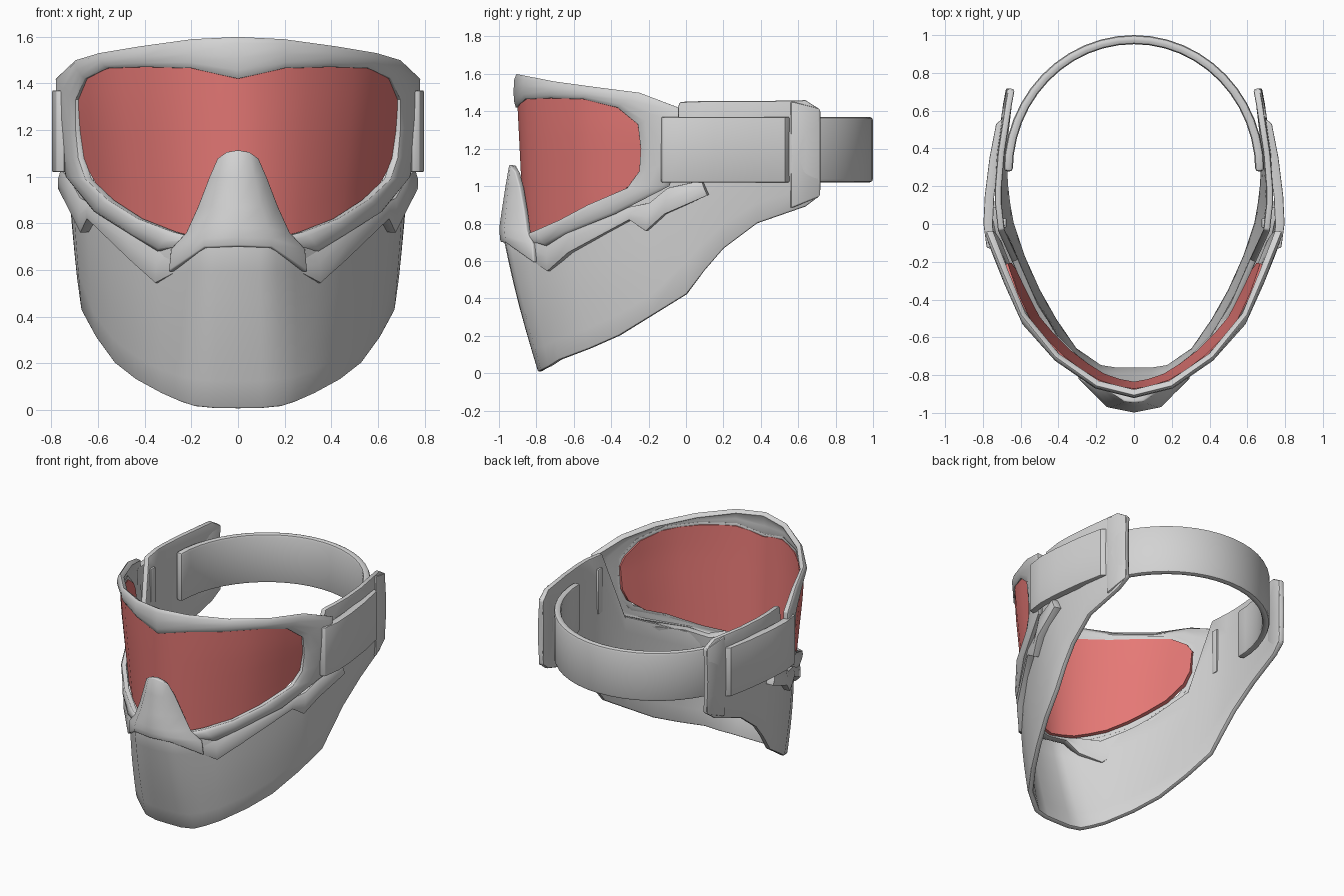
import bpy, bmesh, math
from mathutils import Vector

if "Cube" in bpy.data.objects:
    bpy.data.objects.remove(bpy.data.objects["Cube"])


def material(name, rgb):
    m = bpy.data.materials.new(name)
    m.diffuse_color = (*rgb, 1)
    m.use_nodes = True
    m.node_tree.nodes["Principled BSDF"].inputs["Base Color"].default_value = m.diffuse_color
    return m


GREY = material("light grey", (0.65, 0.65, 0.65))
RED = material("lens red", (0.79, 0.19, 0.18))

# Plan curve of the goggle frame: half width x against depth y
PLAN = [(0, -.91), (.1, -.893), (.2, -.86), (.3, -.80), (.4, -.725), (.5, -.625),
        (.58, -.525), (.65, -.38), (.7, -.25), (.785, -.04), (.8, .14)]


def depth(x):
    for (x0, y0), (x1, y1) in zip(PLAN, PLAN[1:]):
        if x <= x1:
            return y0 + (y1 - y0) * (x - x0) / (x1 - x0)
    return PLAN[-1][1]


def on_plan(x, z, offset=0.0, lean=0.0, taper=.1):
    """Point of the curved frame surface, moved outward by offset."""
    low = max(0, 1.3 - z)
    slope = (depth(x + .03) - depth(max(0, x - .03))) / .06 if x > 0 else 0
    n = Vector((slope, -1)).normalized()
    offset -= lean * max(0, 1.45 - z)
    px = max(0, x * (1 - taper * low) + n.x * offset)
    return Vector((px if x > 0 else 0, depth(x) + n.y * offset, z))


def mix(a, b, t):
    return tuple(p + (q - p) * t for p, q in zip(a, b))


def sheet(name, rows, mat, thick, bevel=.01, angle=35):
    """Thick skin from rows of points, mirrored across x = 0."""
    rows = [[Vector(p) for p in r] for r in rows]
    quads = []
    for r0, r1 in zip(rows, rows[1:]):
        for i in range(len(r0) - 1):
            quads.append([r0[i], r0[i + 1], r1[i + 1], r1[i]])
    facing = 0
    for q in quads:
        c = sum(q, Vector()) / 4
        facing += (q[2] - q[0]).cross(q[3] - q[1]).dot(Vector((c.x, c.y - .2, 0)))
    bm = bmesh.new()
    for q in quads:
        if facing < 0:
            q = q[::-1]
        bm.faces.new([bm.verts.new(p) for p in q])
        bm.faces.new([bm.verts.new((-p.x, p.y, p.z)) for p in q[::-1]])
    bmesh.ops.remove_doubles(bm, verts=bm.verts, dist=.0005)
    me = bpy.data.meshes.new(name)
    bm.to_mesh(me)
    bm.free()
    me.materials.append(mat)
    ob = bpy.data.objects.new(name, me)
    bpy.context.collection.objects.link(ob)
    s = ob.modifiers.new("thickness", 'SOLIDIFY')
    s.thickness, s.offset = thick, -1
    if bevel:
        b = ob.modifiers.new("soft edges", 'BEVEL')
        b.width, b.segments, b.limit_method = bevel, 2, 'ANGLE'
        b.angle_limit = math.radians(50)
    bpy.ops.object.select_all(action='DESELECT')
    ob.select_set(True)
    bpy.context.view_layer.objects.active = ob
    bpy.ops.object.convert(target='MESH')
    bpy.ops.object.shade_smooth_by_angle(angle=math.radians(angle))
    return ob


# Goggle frame: ring between the lens opening and the outer edge
opening = [(0, 1.42), (.2, 1.465), (.4, 1.47), (.56, 1.465), (.655, 1.42), (.697, 1.33),
           (.703, 1.2), (.70, 1.08), (.675, .99), (.58, .9), (.45, .82), (.3, .765),
           (.2, .74), (0, .73)]
edge = [(0, 1.6), (.2, 1.59), (.42, 1.56), (.6, 1.53), (.7, 1.5), (.785, 1.42),
        (.785, 1.28), (.78, 1.12), (.765, 1.0), (.65, .85), (.48, .745), (.37, .68),
        (.22, .70), (0, .70)]
rows = []
for t, off in ((0, -.03), (0, 0), (.2, .01), (.5, .012), (.85, .008), (1, -.004)):
    rows.append([on_plan(*mix(a, b, t), off) for a, b in zip(opening, edge)])
sheet("goggle_frame", rows, GREY, .035, .006)

# Lens filling the opening
lens = [(0, 1.42, .72), (.1, 1.445, .73), (.2, 1.465, .74), (.3, 1.47, .765),
        (.4, 1.47, .795), (.5, 1.468, .85), (.58, 1.455, .905), (.65, 1.42, .965),
        (.695, 1.34, 1.06), (.71, 1.28, 1.15)]
rows = [[on_plan(x, mix((b - .015,), (t + .015,), k / 6)[0], -.008, .05)
         for x, t, b in lens] for k in range(7)]
sheet("lens", rows, RED, .03, 0)

# Cheek trim below the frame, with a notch near the hinge
upper = [(0, .74), (.15, .74), (.25, .73), (.37, .71), (.5, .78), (.68, .89), (.72, .91),
         (.76, .99), (.795, 1.03)]
lower = [(0, .70), (.15, .70), (.25, .61), (.385, .545), (.5, .645), (.68, .82),
         (.715, .76), (.755, .85), (.798, .95)]
rows = [[on_plan(*mix(a, b, t), off, 0, .12) for a, b in zip(upper, lower)]
        for t, off in ((0, -.01), (.5, .006), (1, .008))]
sheet("cheek_trim", rows, GREY, .06, .008)

# Lower face shell running back into the side plates: top point, bottom point
columns = [((0, -.975, .72), (0, -.79, .005)), ((.09, -.97, .72), (.1, -.79, .006)),
           ((.16, -.945, .72), (.19, -.775, .015)), ((.24, -.85, .70), (.25, -.735, .035)),
           ((.33, -.755, .70), (.33, -.68, .07)), ((.43, -.615, .75), (.44, -.52, .13)),
           ((.54, -.44, .84), (.53, -.36, .20)), ((.645, -.2, .96), (.61, -.18, .31)),
           ((.72, -.035, 1.45), (.67, 0, .42)), ((.735, .1, 1.455), (.688, .1, .55)),
           ((.735, .2, 1.455), (.70, .2, .665)), ((.72, .38, 1.455), (.71, .38, .80)),
           ((.68, .64, 1.46), (.68, .64, .89)), ((.665, .72, 1.41), (.665, .72, .95))]
rows = []
for k in range(7):
    t = k / 6
    bulge = .012 * math.sin(math.pi * t)
    row = []
    for a, b in columns:
        x, y, z = mix(a, b, t)
        front = max(0, min(1, -y))
        row.append((x * (1 + 1.5 * bulge), y - bulge * front, z))
    rows.append(row)
sheet("face_shell", rows, GREY, .035, .01)

# Nose guard: ridge line, shoulder and flared edge blending into the cheek trim
rows = [[(0, -.945, 1.115), (.05, -.94, 1.107), (.09, -.915, 1.08)],
        [(0, -.965, 1.0), (.07, -.952, 1.0), (.125, -.89, 1.0)],
        [(0, -.985, .87), (.10, -.962, .87), (.175, -.865, .87)],
        [(0, -.998, .78), (.13, -.972, .78), (.225, -.85, .76)],
        [(0, -.996, .74), (.145, -.968, .735), (.29, -.82, .69)],
        [(0, -.992, .70), (.145, -.963, .695), (.30, -.815, .59)]]
sheet("nose_guard", rows, GREY, .04, .008, 50)

# Strap folded back over each side plate
fold = [(.745, -.135), (.78, -.125), (.797, 0), (.79, .15), (.765, .35), (.73, .53),
        (.70, .555)]
sheet("strap_fold", [[(x, y, z) for x, y in fold] for z in (1.02, 1.195, 1.37)],
      GREY, .05, .016)

# Raised rear rim of each side plate
rim = [(.705, .56), (.69, .64), (.672, .718)]
sheet("plate_rim", [[(x, y, z + s * (y - .56)) for x, y in rim]
                    for z, s in ((.88, .4), (1.2, 0), (1.455, -.25))], GREY, .04, .012)

# Head strap around the back
arc = [(.69 * math.cos(a), .28 + .72 * math.sin(a))
       for a in (math.pi / 2 * k / 12 for k in range(13))]
arc[-1] = (0, 1.0)
sheet("head_strap", [[(x, y, z) for x, y in arc] for z in (1.02, 1.195, 1.37)],
      GREY, .048, .018)

# Buckle bar on the inside of each plate
sheet("buckle_bar", [[(.695, -.02, z), (.695, .03, z)] for z in (1.04, 1.2, 1.36)],
      GREY, .02, .006)
